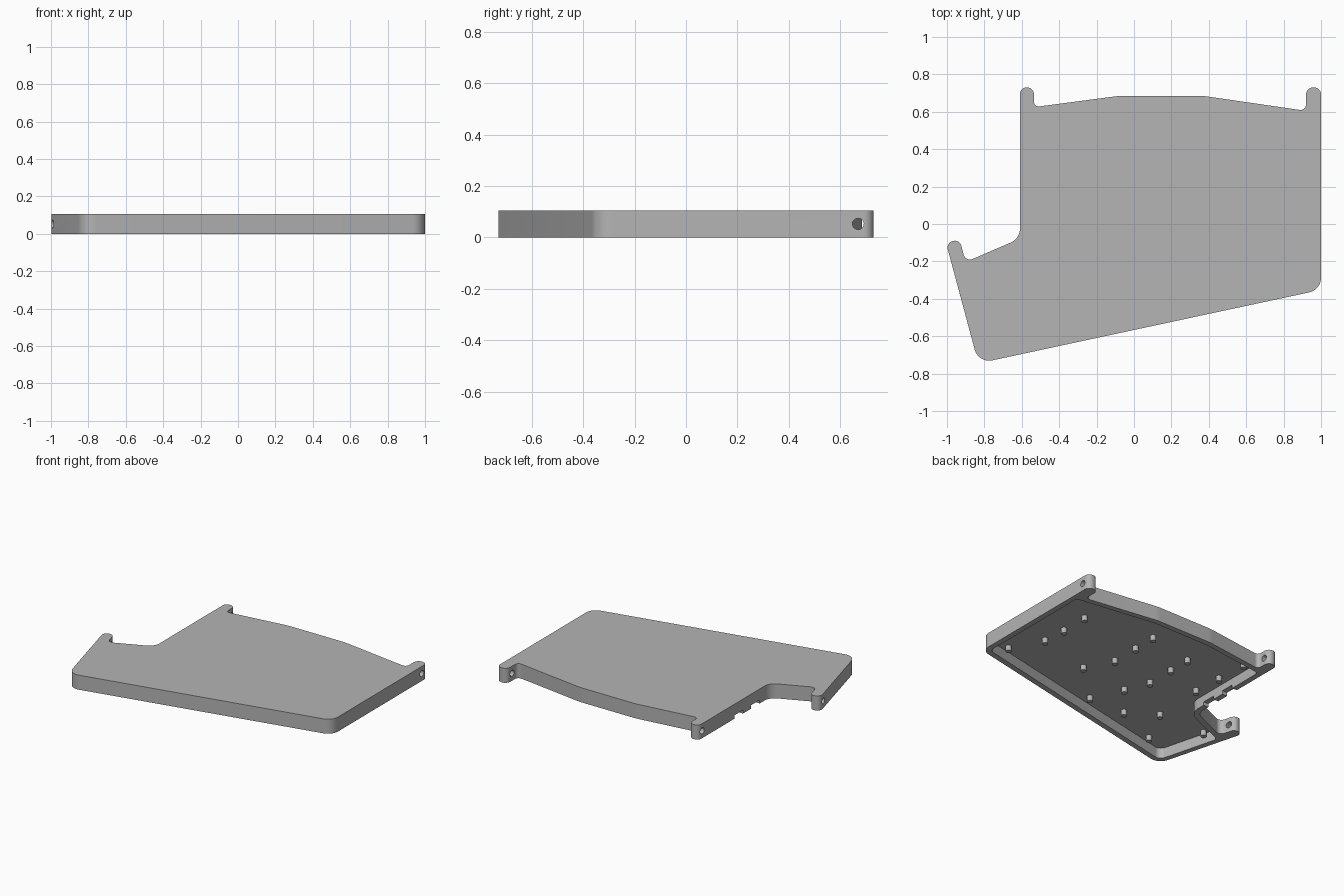
import bpy, bmesh, math
from mathutils import Vector, Matrix

cube = bpy.data.objects.get("Cube")
if cube:
    bpy.data.objects.remove(cube, do_unlink=True)

HEIGHT, FLOOR, PEG_TIP = 0.105, 0.075, 0.035

grey = bpy.data.materials.new("mid_grey")
grey.use_nodes = True
colour = (0.46, 0.46, 0.46, 1)
grey.diffuse_color = colour
grey.node_tree.nodes["Principled BSDF"].inputs["Base Color"].default_value = colour


def rounded(corners, steps=10):
    """Closed outline whose (x, y, radius) corners are replaced by arcs."""
    points = []
    for i, (x, y, r) in enumerate(corners):
        p = Vector((x, y))
        if r == 0:
            points.append(p)
            continue
        a = (Vector(corners[i - 1][:2]) - p).normalized()
        b = (Vector(corners[(i + 1) % len(corners)][:2]) - p).normalized()
        half = a.angle(b) / 2
        centre = p + (a + b).normalized() * r / math.sin(half)
        start = p + a * r / math.tan(half) - centre
        end = p + b * r / math.tan(half) - centre
        sweep = start.angle_signed(end)
        for k in range(steps + 1):
            points.append(centre + Matrix.Rotation(-sweep * k / steps, 2) @ start)
    return points


def finish(bm, name):
    bmesh.ops.recalc_face_normals(bm, faces=bm.faces)
    mesh = bpy.data.meshes.new(name)
    bm.to_mesh(mesh)
    bm.free()
    mesh.materials.append(grey)
    obj = bpy.data.objects.new(name, mesh)
    bpy.context.collection.objects.link(obj)
    return obj


def slab(name, corners, z0, z1):
    bm = bmesh.new()
    face = bm.faces.new([bm.verts.new((p.x, p.y, z0)) for p in rounded(corners)])
    top = bmesh.ops.extrude_face_region(bm, geom=[face])
    verts = [v for v in top["geom"] if isinstance(v, bmesh.types.BMVert)]
    bmesh.ops.translate(bm, verts=verts, vec=(0, 0, z1 - z0))
    return finish(bm, name)


def rod(name, centre, axis, radius, length):
    bm = bmesh.new()
    turn = Vector((0, 0, 1)).rotation_difference(Vector(axis)).to_matrix().to_4x4()
    bmesh.ops.create_cone(bm, cap_ends=True, segments=24, radius1=radius, radius2=radius,
                          depth=length, matrix=Matrix.Translation(centre) @ turn)
    return finish(bm, name)


def cut(target, cutter):
    mod = target.modifiers.new("cut", "BOOLEAN")
    mod.operation, mod.solver, mod.object = "DIFFERENCE", "EXACT", cutter
    bpy.context.view_layer.objects.active = target
    bpy.ops.object.modifier_apply(modifier=mod.name)
    bpy.data.objects.remove(cutter, do_unlink=True)


def smooth(obj):
    bpy.ops.object.select_all(action="DESELECT")
    obj.select_set(True)
    bpy.context.view_layer.objects.active = obj
    bpy.ops.object.shade_smooth_by_angle(angle=math.radians(30))


# Tray body with three mounting lugs
tray = slab("tray", [
    (-0.832, -0.745, 0.08), (1, -0.352, 0.08),
    (1, 0.73, 0.037), (0.92, 0.73, 0.037), (0.92, 0.605, 0.03),
    (0.37, 0.685, 0.3), (-0.08, 0.685, 0.3), (-0.535, 0.625, 0.025),
    (-0.535, 0.73, 0.036), (-0.61, 0.73, 0.036), (-0.61, -0.078, 0.08),
    (-0.90, -0.203, 0.035), (-0.933, -0.081, 0.036), (-1.005, -0.101, 0.036),
], 0, HEIGHT)

# Hollow underside
cut(tray, slab("cavity", [
    (-0.805, -0.70, 0.045), (0.96, -0.32, 0.045), (0.96, 0.56, 0.03),
    (0.37, 0.645, 0.3), (-0.08, 0.645, 0.3), (-0.57, 0.58, 0.03),
    (-0.57, -0.105, 0.12), (-0.922, -0.256, 0.025),
], -0.1, FLOOR))

# Cross holes through the lugs
slant = (0.965, 0.263, 0)
for centre, axis in [((0.96, 0.67, 0.053), (1, 0, 0)), ((-0.572, 0.685, 0.053), (1, 0, 0)),
                     ((-0.955, -0.14, 0.053), slant)]:
    cut(tray, rod("lug_hole", centre, axis, 0.022, 0.12))

# Port notches in the lower edge of the side wall
for y in (0.08, 0.27):
    cut(tray, slab("port_notch", [(-0.65, y - 0.05, 0), (-0.55, y - 0.05, 0),
                                  (-0.55, y + 0.05, 0), (-0.65, y + 0.05, 0)], -0.1, 0.025))
smooth(tray)

# Pegs under the floor
pegs = [(0.82, -0.30), (0.70, -0.07), (0.69, 0.11), (0.69, 0.32), (0.18, 0.41),
        (0.18, 0.23), (0.18, 0.02), (0.28, -0.18), (-0.18, 0.33), (-0.18, 0.16),
        (-0.18, -0.05), (-0.11, -0.23), (-0.49, 0.28), (-0.48, 0.06), (-0.01, -0.46),
        (-0.30, -0.46), (-0.50, -0.33), (-0.64, -0.61), (-0.87, -0.33), (-0.50, 0.52)]
for x, y in pegs:
    smooth(rod("peg", (x, y, (FLOOR + PEG_TIP) / 2 + 0.003), (0, 0, 1), 0.02, FLOOR - PEG_TIP + 0.006))
